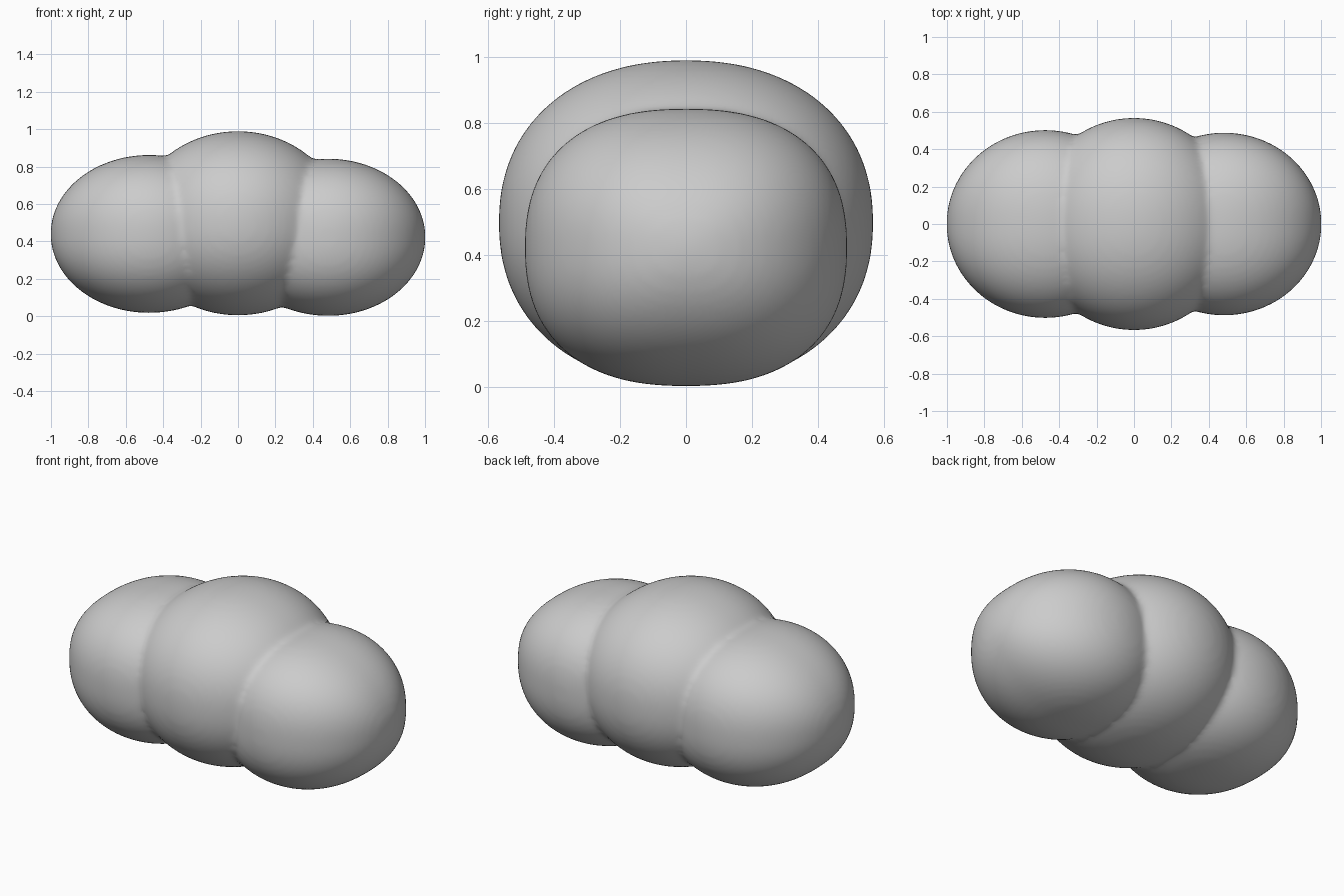
import bpy, bmesh
from math import copysign

if "Cube" in bpy.data.objects:
    bpy.data.objects.remove(bpy.data.objects["Cube"])

# Lobes: centre x, centre z, radii (x, y, z), squareness of the cross-section
lobes = [
    (-0.475, 0.44, (0.527, 0.502, 0.422), 2.35),
    (0.0, 0.497, (0.555, 0.567, 0.492), 2.2),
    (0.482, 0.422, (0.52, 0.488, 0.42), 2.4),
]


def add_lobe(bm, cx, cz, radii, p):
    """Ellipsoid along x with a slightly boxy y-z cross-section."""
    verts = bmesh.ops.create_icosphere(bm, subdivisions=6, radius=1)["verts"]
    for v in verts:
        x, y, z = v.co
        r = (y * y + z * z) ** 0.5
        n = (abs(y) ** p + abs(z) ** p) ** (1 / p)
        k = r / n if n > 1e-9 else 1
        v.co = (cx + x * radii[0], y * k * radii[1], cz + z * k * radii[2])


# Three overlapping lobes
bm = bmesh.new()
for lobe in lobes:
    add_lobe(bm, *lobe)
mesh = bpy.data.meshes.new("cloud_body")
bm.to_mesh(mesh)
bm.free()
body = bpy.data.objects.new("cloud_body", mesh)
bpy.context.collection.objects.link(body)

# Fuse into one skin and soften the seams
remesh = body.modifiers.new("fuse", 'REMESH')
remesh.mode = 'VOXEL'
remesh.voxel_size = 0.018
remesh.use_smooth_shade = True
smooth = body.modifiers.new("soften", 'SMOOTH')
smooth.factor = 0.5
smooth.iterations = 8
